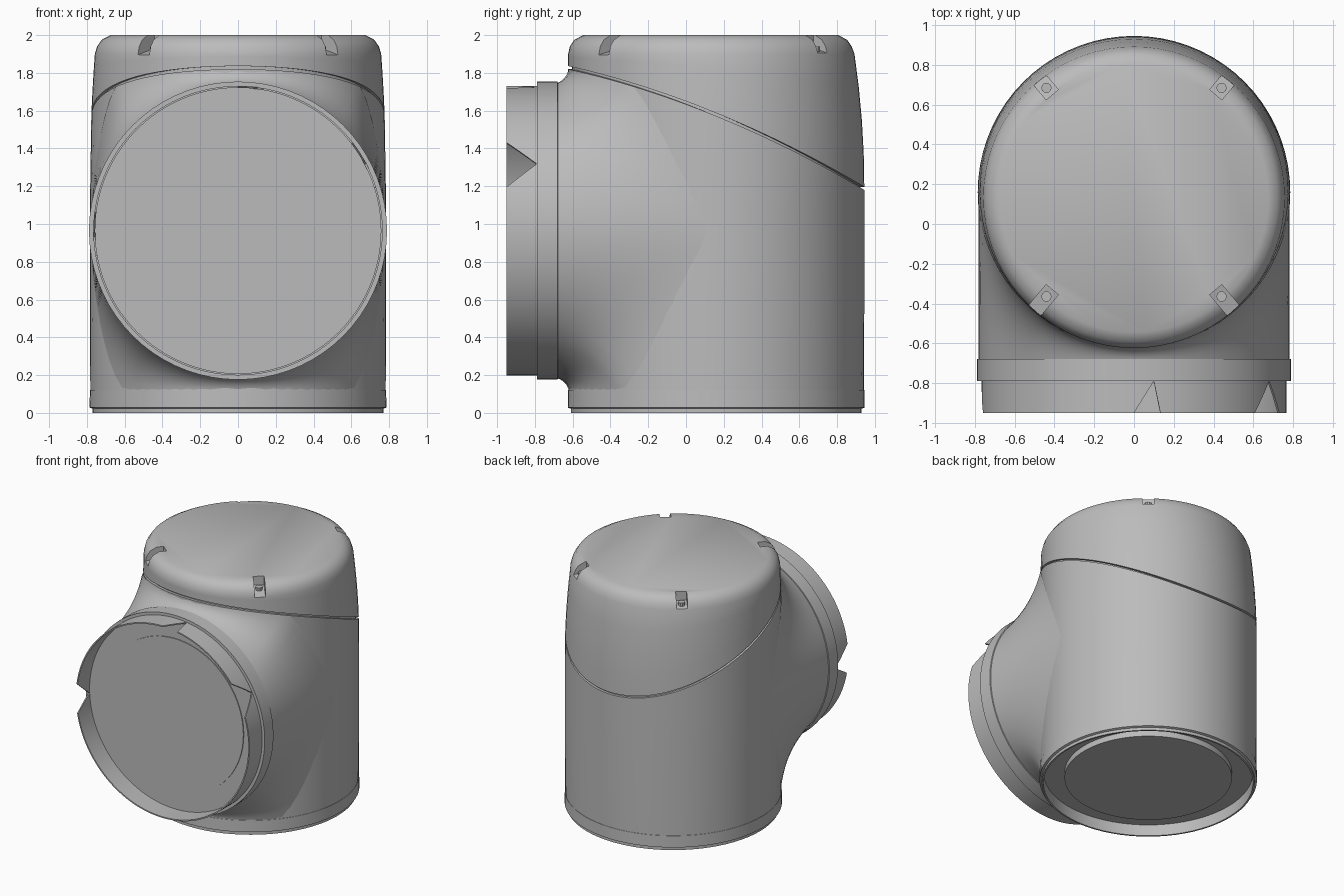
import bpy, bmesh, math
from mathutils import Vector

if "Cube" in bpy.data.objects:
    bpy.data.objects.remove(bpy.data.objects["Cube"], do_unlink=True)

GREY = (0.5, 0.5, 0.5, 1)
grey = bpy.data.materials.new("plain_grey")
grey.use_nodes = True
grey.diffuse_color = GREY
grey.node_tree.nodes["Principled BSDF"].inputs["Base Color"].default_value = GREY

SEG = 72
CY, CZ, R = 0.16, 0.965, 0.782      # upright axis y, branch axis z, tube radius


def loft(name, rings, start=False, end=False):
    """Skin a list of closed rings, optionally filling the ends."""
    bm = bmesh.new()
    vs = [[bm.verts.new(p) for p in ring] for ring in rings]
    for a, b in zip(vs, vs[1:]):
        n = len(a)
        for i in range(n):
            j = (i + 1) % n
            bm.faces.new((a[i], a[j], b[j], b[i]))
    for wanted, ring in ((start, vs[0]), (end, vs[-1])):
        if wanted:
            bm.faces.new(ring)
    bmesh.ops.recalc_face_normals(bm, faces=bm.faces)
    me = bpy.data.meshes.new(name)
    bm.to_mesh(me)
    bm.free()
    me.materials.append(grey)
    ob = bpy.data.objects.new(name, me)
    bpy.context.collection.objects.link(ob)
    smooth(ob)
    return ob


def smooth(ob):
    bpy.ops.object.select_all(action='DESELECT')
    ob.select_set(True)
    bpy.context.view_layer.objects.active = ob
    bpy.ops.object.shade_smooth_by_angle(angle=math.radians(35))


def angles(n=SEG):
    return [2 * math.pi * i / n for i in range(n)]


def upright(r, z, cx=0, cy=CY, n=SEG):
    return [Vector((cx + r * math.cos(a), cy + r * math.sin(a), z)) for a in angles(n)]


def facing(r, y):
    return [Vector((r * math.cos(a), y, CZ + r * math.sin(a))) for a in angles()]


def seam(y):
    """Height of the slanted parting line."""
    return 1.645 - 0.37 * y - 0.122 * y * y


def wall_point(a, z, inset=0):
    """Point on the upright tube, which narrows and leans forward at the top."""
    t = max(0, (z - 1.2) / 0.7)
    r = 0.784 - 0.026 * t * t - inset
    return Vector((r * math.cos(a), CY - 0.026 * t * t + r * math.sin(a), z))


def seam_ring(inset, lift):
    return [wall_point(a, seam(CY + R * math.sin(a)) + lift, inset) for a in angles()]


def cap_ring(t):
    """Ring a fraction t of the way from the seam up to the cap's shoulder."""
    return [wall_point(a, p.z + (1.9 - p.z) * t)
            for a, p in zip(angles(), seam_ring(0, 0.008))]


# Upright body below the slanted seam, with a recessed lip in the groove
loft("body", [upright(0.782, 0.12), upright(0.784, 0.6), upright(0.784, 1.1),
              seam_ring(0, -0.008), seam_ring(0.02, -0.008), seam_ring(0.02, 0.03)])

# Cap above the seam
TOP_Y = CY - 0.029
cap = loft("cap", [seam_ring(0.05, 0.008)] + [cap_ring(k / 4) for k in range(5)]
           + [upright(0.746, 1.94, cy=TOP_Y), upright(0.722, 1.975, cy=TOP_Y),
              upright(0.675, 2.0, cy=TOP_Y)],
           start=True, end=True)

# Four screw pockets in the cap rim, each with a small screw
for i, deg in enumerate((50, 130, 230, 310)):
    a = math.radians(deg)
    d = Vector((math.cos(a), math.sin(a), 0))
    s = Vector((-d.y, d.x, 0))
    c = Vector((0, CY, 0)) + d * 0.7
    floor = [c + d * (0.02 + u * 0.08) + s * v * 0.04 + Vector((0, 0, 1.91 - 0.02 * u))
             for u, v in ((-1, -1), (1, -1), (1, 1), (-1, 1))]
    cutter = loft("pocket_cutter", [floor, [p + Vector((0, 0, 0.2)) for p in floor]],
                  start=True, end=True)
    cutter.hide_render = True
    mod = cap.modifiers.new("pocket", 'BOOLEAN')
    mod.operation, mod.solver, mod.object = 'DIFFERENCE', 'EXACT', cutter
    bpy.context.view_layer.objects.active = cap
    bpy.ops.object.modifier_apply(modifier=mod.name)
    bpy.data.objects.remove(cutter, do_unlink=True)
    p = c - d * 0.015
    loft(f"screw_{i + 1}", [upright(0.026, z, p.x, p.y, 10) for z in (1.88, 1.94)],
         end=True)
smooth(cap)

# Branch neck flaring from the front flange into the upright body, below the seam
neck = []
for k in range(13):
    t = k / 12
    ring = []
    for a in angles():
        c, s = math.cos(a), math.sin(a)
        x = math.copysign(R * abs(c) ** 0.7, c)
        y = CY - math.sqrt(max(0, R * R - x * x))
        flare = 0.07 * abs(s) + 0.23 * math.sin(2 * a) ** 2
        z = CZ + R * s + math.copysign(flare, s)
        p0 = Vector((R * c, -0.68, CZ + R * s))
        p2 = Vector((x, y, min(max(z, 0.125), seam(y) - 0.012)))
        corner = Vector((R * c, CY - R * abs(s), CZ + R * s))
        p1 = corner.lerp((p0 + p2) / 2, 0.5)
        ring.append(p0 * (1 - t) ** 2 + p1 * 2 * t * (1 - t) + p2 * t * t)
    neck.append(ring)
loft("branch_neck", neck)

# Front flange with its closing face and round plate
loft("front_flange", [facing(0.77, -0.675), facing(0.789, -0.68),
                      facing(0.789, -0.79), facing(0.6, -0.79)], end=True)
loft("front_plate", [facing(0.605, -0.785), facing(0.605, -0.797)], end=True)

# Thin front sleeve with pointed notches (start, tip, end) in its free edge
NOTCHES = ((17.5, 27.5, 37.5), (80, 82.5, 90), (172.5, 182.5, 190))


def sleeve_edge(r):
    ring = []
    for a in angles(2 * SEG):
        d = math.degrees(a)
        cut = max(0, *(min((d - lo) / (tip - lo), (hi - d) / (hi - tip))
                       for lo, tip, hi in NOTCHES))
        ring.append(Vector((r * math.cos(a), -0.95 + 0.16 * cut, CZ + r * math.sin(a))))
    return ring


outer, inner = sleeve_edge(0.766), sleeve_edge(0.756)
root = [[Vector((p.x, -0.785, p.z)) for p in e] for e in (outer, inner)]
loft("front_sleeve", [root[0], outer, inner, root[1]])

# Base ring with a hollow underside and a round plate
loft("base_ring", [upright(0.77, 0.125), upright(0.784, 0.12), upright(0.786, 0.028),
                   upright(0.77, 0.022), upright(0.77, 0), upright(0.757, 0),
                   upright(0.757, 0.09), upright(0.6, 0.09)], end=True)
loft("base_plate", [upright(0.605, 0.095), upright(0.605, 0.045)], end=True)
